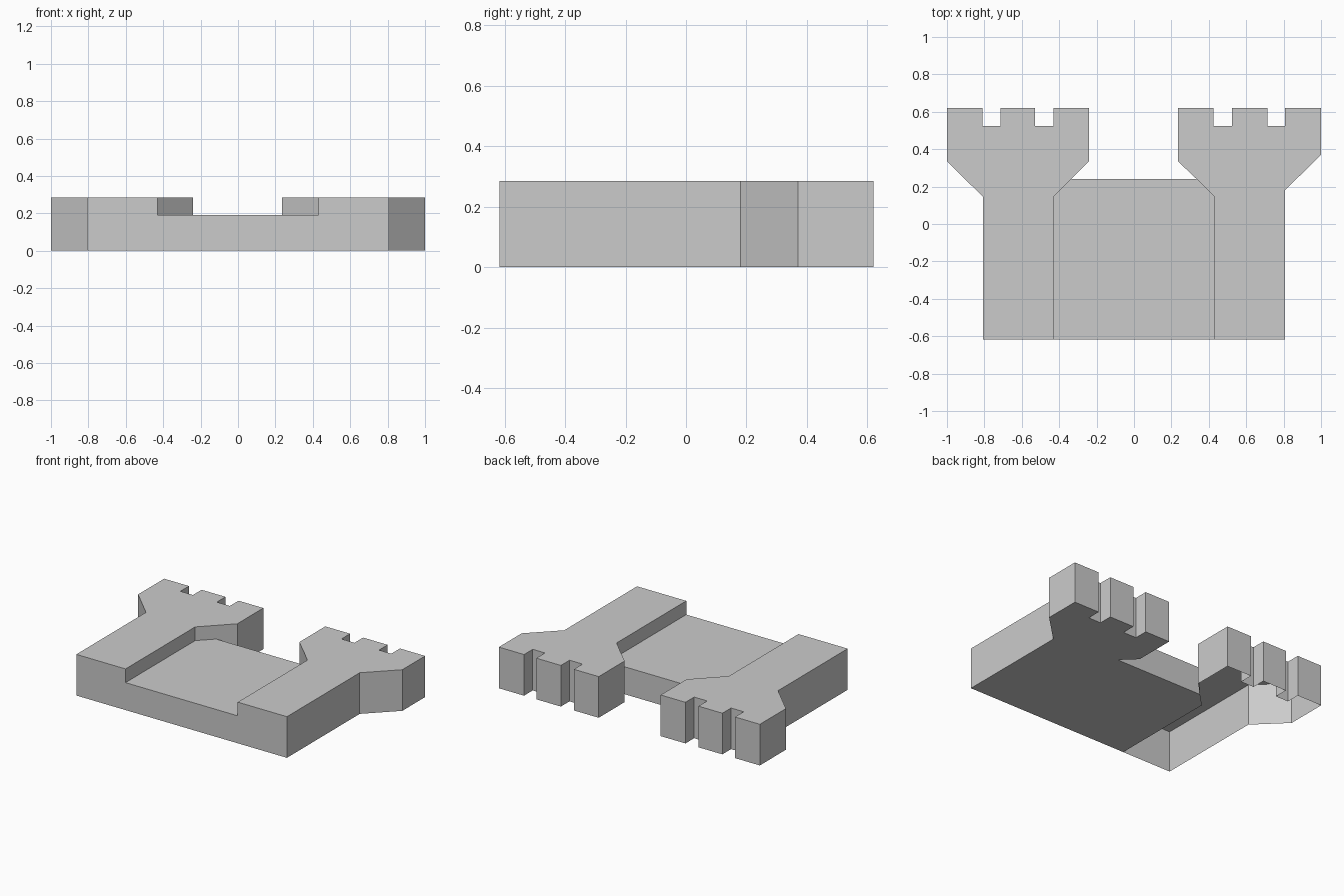
import bpy

cube = bpy.data.objects.get("Cube")
if cube:
    bpy.data.objects.remove(cube)

TOWER_TOP, DECK_TOP = 0.285, 0.19
FRONT, BACK, DECK_BACK = -0.617, 0.62, 0.24
INNER, DECK_CORNER = 0.43, 0.335

grey = bpy.data.materials.new("plain grey")
grey.use_nodes = True
colour = (0.6, 0.6, 0.6, 1)
grey.diffuse_color = colour
grey.node_tree.nodes["Principled BSDF"].inputs["Base Color"].default_value = colour


def build(name, polygons):
    """Make one flat-shaded object from a list of polygons."""
    verts, faces = [], []
    for poly in polygons:
        faces.append(range(len(verts), len(verts) + len(poly)))
        verts += poly
    mesh = bpy.data.meshes.new(name)
    mesh.from_pydata(verts, [], [tuple(f) for f in faces])
    mesh.materials.append(grey)
    obj = bpy.data.objects.new(name, mesh)
    bpy.context.collection.objects.link(obj)


def cap(outline, z, up=True):
    pts = outline if up else outline[::-1]
    return [(x, y, z) for x, y in pts]


def wall(a, b, low, high):
    return [(*a, low), (*b, low), (*b, high), (*a, high)]


def on_deck(p):
    return abs(p[0]) <= INNER and p[1] <= DECK_BACK


def tower(name, side, flare_y, inner_x, notches, closed_below):
    """Tower silhouette; its inner walls rise from the deck surface."""
    outline = [(INNER, FRONT), (0.807, FRONT), (0.807, flare_y - 0.19),
               (1.0, flare_y), (1.0, BACK)]
    # Battlement notches, from the outer side inwards
    for outer, inner in notches:
        outline += [(outer, BACK), (outer, 0.525), (inner, 0.525), (inner, BACK)]
    outline += [(inner_x, BACK), (inner_x, 0.335),
                (DECK_CORNER, DECK_BACK), (INNER, 0.145)]
    if side < 0:
        outline = [(-x, y) for x, y in reversed(outline)]
    polygons = [cap(outline, TOWER_TOP)]
    if closed_below:
        polygons.append(cap(outline, 0, up=False))
    for a, b in zip(outline, outline[1:] + outline[:1]):
        low = DECK_TOP if on_deck(a) and on_deck(b) else 0
        polygons.append(wall(a, b, low, TOWER_TOP))
    build(name, polygons)


# Towers: the right one is an open shell underneath
tower("left_tower", 1, 0.37, 0.235, [(0.807, 0.713), (0.525, INNER - 0.005)], True)
tower("right_tower", -1, 0.335, 0.24, [(0.81, 0.713), (0.53, INNER)], False)

# Low deck between the towers
deck = [(-INNER, FRONT), (INNER, FRONT), (INNER, 0.145),
        (DECK_CORNER, DECK_BACK), (-DECK_CORNER, DECK_BACK), (-INNER, 0.145)]
build("deck", [cap(deck, DECK_TOP), cap(deck, 0, up=False),
               wall(deck[0], deck[1], 0, DECK_TOP),
               wall(deck[3], deck[4], 0, DECK_TOP)])
